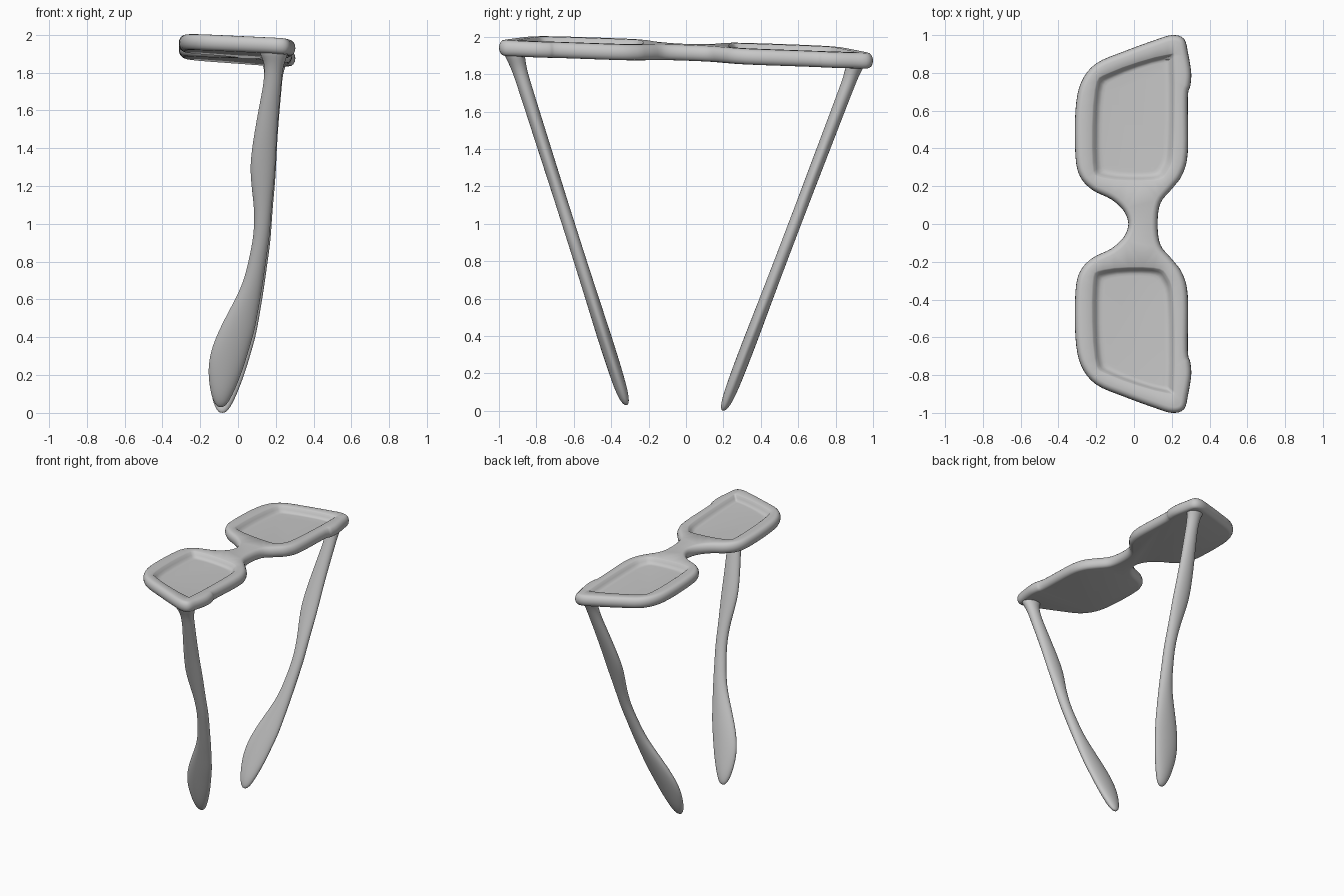
import bpy, bmesh, math
from mathutils import Vector

if "Cube" in bpy.data.objects:
    bpy.data.objects.remove(bpy.data.objects["Cube"])

grey = bpy.data.materials.new("soft grey")
grey.diffuse_color = (0.57, 0.57, 0.57, 1)
grey.use_nodes = True
grey.node_tree.nodes["Principled BSDF"].inputs["Base Color"].default_value = grey.diffuse_color


def smooth_loop(pts, steps=4):
    """Closed Catmull-Rom curve through 2D points."""
    out, n = [], len(pts)
    for i in range(n):
        a, b, c, d = (Vector(pts[(i + k) % n]) for k in (-1, 0, 1, 2))
        for s in range(steps):
            t = s / steps
            out.append(0.5 * (2 * b + (c - a) * t + (2 * a - 5 * b + 4 * c - d) * t * t
                              + (3 * b - a - 3 * c + d) * t ** 3))
    return out


def add_loft(bm, rings):
    """Skin a list of equal-length rings, return the vertex loops."""
    loops = [[bm.verts.new(p) for p in ring] for ring in rings]
    n = len(loops[0])
    for lo, hi in zip(loops, loops[1:]):
        for i in range(n):
            bm.faces.new((lo[i], lo[(i + 1) % n], hi[(i + 1) % n], hi[i]))
    return loops


def loop_edges(bm, loop):
    return [bm.edges.get((loop[i - 1], loop[i])) for i in range(len(loop))]


def finish(name, bm):
    bmesh.ops.recalc_face_normals(bm, faces=bm.faces)
    for f in bm.faces:
        f.smooth = True
    me = bpy.data.meshes.new(name)
    bm.to_mesh(me)
    bm.free()
    me.materials.append(grey)
    ob = bpy.data.objects.new(name, me)
    bpy.context.collection.objects.link(ob)
    return ob


def tilt(x, y, z):
    """Place a flat point on the slightly leaning front plane."""
    return (x, y, 1.92 - 0.035 * y - 0.06 * x + z)


# Front frame: both eye shapes and the bridge as one round-edged plate
half = [(-0.03, 0.0), (-0.055, 0.07), (-0.12, 0.13), (-0.22, 0.18), (-0.285, 0.25),
        (-0.31, 0.36), (-0.31, 0.6), (-0.28, 0.75), (-0.2, 0.85), (-0.05, 0.915),
        (0.1, 0.97), (0.2, 1.0), (0.265, 0.98), (0.287, 0.9), (0.303, 0.8),
        (0.298, 0.73), (0.285, 0.67), (0.285, 0.38), (0.255, 0.26), (0.2, 0.185),
        (0.14, 0.11), (0.125, 0.0)]
outline = smooth_loop(half + [(x, -y) for x, y in half[-2:0:-1]])
n = len(outline)
inward = []
for i in range(n):
    t = (outline[(i + 1) % n] - outline[i - 1]).normalized()
    inward.append(Vector((t.y, -t.x)))
for _ in range(4):
    inward = [(inward[i - 1] + inward[i] + inward[(i + 1) % n]) / 3 for i in range(n)]
INSET, THICK = 0.032, 0.042
rings = []
for k in range(9):
    a = math.pi * (k / 8 - 0.5)
    rings.append([tilt(*(p + m * INSET * (1 - math.cos(a))), THICK * math.sin(a))
                  for p, m in zip(outline, inward)])
bm = bmesh.new()
loops = add_loft(bm, rings)
bm.faces.new(loops[0])
rim_edges = loop_edges(bm, loops[-1])

# Lenses: shallow dished recesses in the top of the plate
lens = smooth_loop([(-0.19, 0.34), (-0.14, 0.265), (0.09, 0.255), (0.155, 0.3), (0.182, 0.42),
                    (0.185, 0.82), (0.15, 0.872), (-0.11, 0.785), (-0.18, 0.70)])
for side in (1, -1):
    dish = add_loft(bm, [[tilt(p.x * s, side * (0.56 + (p.y - 0.56) * (1 + (s - 1) * 0.5)), z)
                          for p in lens]
                         for s, z in ((1.17, THICK), (1.13, 0.037), (1.06, 0.02),
                                      (1.0, 0.006), (0.93, 0.001), (0.85, 0.0))])
    rim_edges += loop_edges(bm, dish[0])
    bm.faces.new(dish[-1])
bmesh.ops.triangle_fill(bm, use_beauty=True, use_dissolve=False, edges=rim_edges,
                        normal=Vector((0.06, 0.035, 1)).normalized())
finish("front_frame", bm)

# Temples: height, left edge, right edge, thickness
sections = [(1.90, 0.11, 0.27, 0.11), (1.865, 0.115, 0.265, 0.11), (1.83, 0.135, 0.25, 0.095),
            (1.78, 0.14, 0.236, 0.082), (1.7, 0.133, 0.23, 0.08), (1.6, 0.113, 0.22, 0.078),
            (1.4, 0.077, 0.205, 0.076), (1.25, 0.06, 0.2, 0.074), (1.1, 0.082, 0.184, 0.072),
            (1.0, 0.088, 0.177, 0.072), (0.9, 0.083, 0.17, 0.072), (0.8, 0.063, 0.155, 0.072),
            (0.65, 0.03, 0.135, 0.074), (0.5, -0.052, 0.11, 0.077), (0.4, -0.103, 0.092, 0.08),
            (0.3, -0.143, 0.062, 0.08), (0.2, -0.158, 0.032, 0.078), (0.1, -0.147, -0.008, 0.072),
            (0.045, -0.132, -0.035, 0.058), (0.015, -0.117, -0.055, 0.04),
            (0.0, -0.1, -0.075, 0.015)]


def temple(name, y_top, y_tip, z_top, z_tip, shift):
    bm = bmesh.new()
    rings = []
    for h, x0, x1, w in sections:
        f = 1 - h / 1.9                       # 0 at the hinge, 1 at the tip
        z = h + z_top * (1 - f) + z_tip * f
        cx, cy = (x0 + x1) / 2 + shift * f, y_top + (y_tip - y_top) * f
        rings.append([(cx + (x1 - x0) / 2 * math.cos(a), cy + w / 2 * math.sin(a), z)
                      for a in (math.tau * i / 16 for i in range(16))])
    loops = add_loft(bm, rings)
    bm.faces.new(loops[0])
    bm.faces.new(loops[-1])
    ob = finish(name, bm)
    sub = ob.modifiers.new("round", 'SUBSURF')
    sub.levels = sub.render_levels = 2


temple("front_temple", -0.925, -0.32, 0.03, 0.03, -0.004)
temple("back_temple", 0.925, 0.2, 0.0, 0.0, 0.004)
